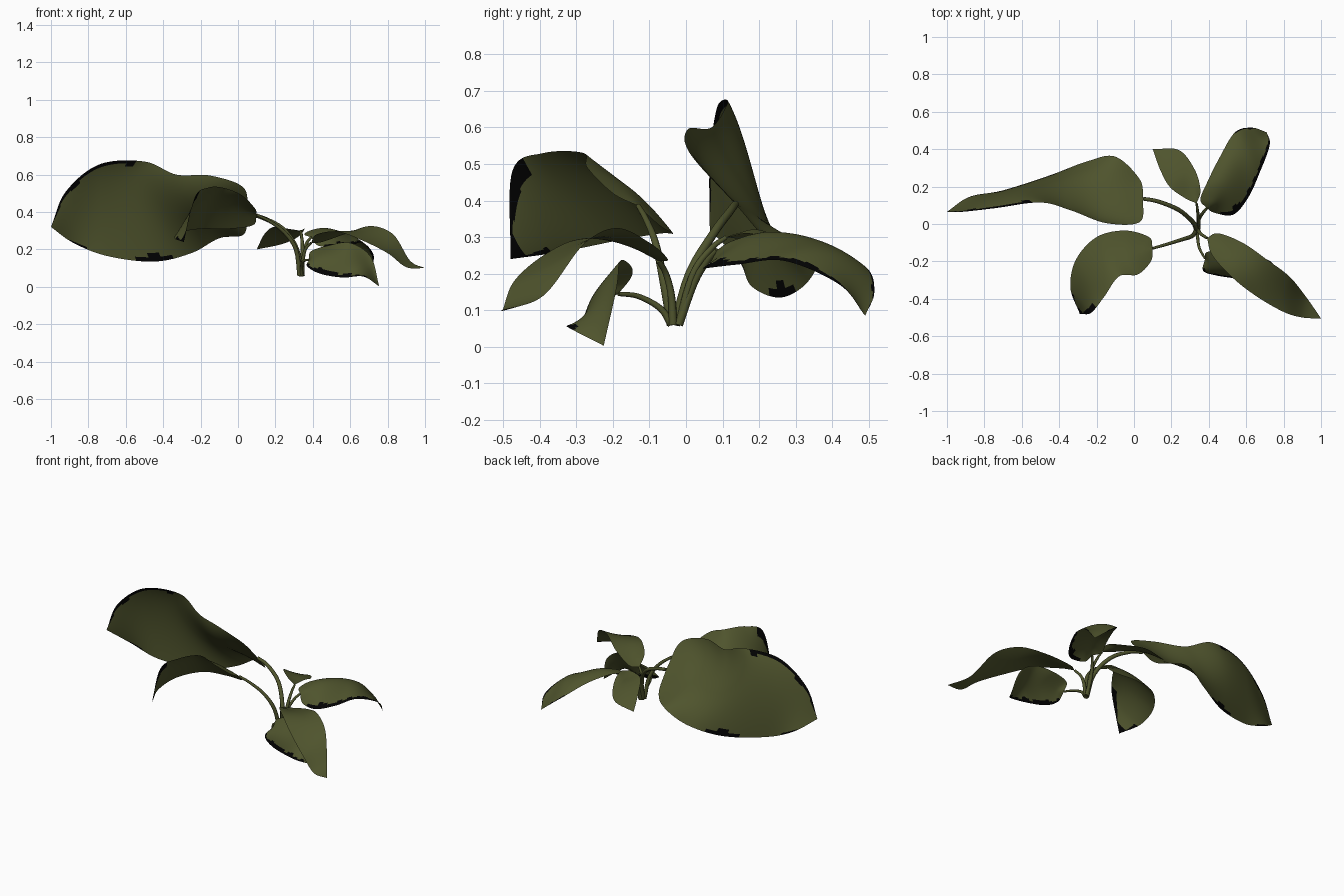
import bpy, bmesh, random
from mathutils import Vector
random.seed(4)

def material(name, rgb):
    m = bpy.data.materials.new(name)
    m.diffuse_color = (*rgb, 1)
    return m

GREEN = material("olive_green", (0.078, 0.088, 0.026))
BLACK = material("withered_black", (0.0008, 0.0008, 0.0008))

def spline(pts, t):
    """Smooth curve through evenly spaced points, t in 0..1"""
    p = [Vector(q) for q in pts]
    p = [2 * p[0] - p[1]] + p + [2 * p[-1] - p[-2]]
    n = len(p) - 3
    i = min(int(t * n), n - 1)
    u = t * n - i
    a, b, c, d = p[i:i + 4]
    return 0.5 * (2 * b + (c - a) * u + (2 * a - 5 * b + 4 * c - d) * u * u
                  + (3 * b - a - 3 * c + d) * u ** 3)

def finish(bm, name):
    me = bpy.data.meshes.new(name)
    bm.to_mesh(me)
    bm.free()
    me.materials.append(GREEN)
    me.materials.append(BLACK)
    for f in me.polygons:
        f.use_smooth = True
    bpy.context.collection.objects.link(bpy.data.objects.new(name, me))

def leaf(name, base, tip, left, mid, right, dead=()):
    """Blade lofted across two edges and a rib; dead = (side, from, to, depth)"""
    NU, NV = 72, 36
    L, M, R = [[base] + c + [tip] for c in (left, mid, right)]
    bm = bmesh.new()
    rows = []
    for i in range(NU + 1):
        t = i / NU
        l, m, r = spline(L, t), spline(M, t), spline(R, t)
        row = []
        for j in range(NV + 1):
            v = 2 * j / NV - 1
            row.append(bm.verts.new(l * (v * (v - 1) / 2) + m * (1 - v * v) + r * (v * (v + 1) / 2)))
        rows.append(row)
    rag = 0
    for i in range(NU):
        if i % 3 == 0:
            rag = random.uniform(-0.08, 0.08)
        for j in range(NV):
            f = bm.faces.new((rows[i][j], rows[i][j + 1], rows[i + 1][j + 1], rows[i + 1][j]))
            t, v = (i + .5) / NU, 2 * (j + .5) / NV - 1
            for side, t0, t1, depth in dead:
                if t0 < t < t1 and v * side > 1 - depth + rag:
                    f.material_index = 1
    bmesh.ops.remove_doubles(bm, verts=bm.verts, dist=1e-5)
    finish(bm, name)

def stem(name, pts, r0=0.013, r1=0.007):
    """Tapered round stalk"""
    n = 16
    cu = bpy.data.curves.new(name, 'CURVE')
    cu.dimensions = '3D'
    cu.bevel_depth = 1.0
    cu.bevel_resolution = 2
    cu.use_fill_caps = True
    sp = cu.splines.new('POLY')
    sp.points.add(n)
    for i in range(n + 1):
        t = i / n
        sp.points[i].co = (*spline(pts, t), 1)
        sp.points[i].radius = r0 + (r1 - r0) * t
    sp.use_smooth = True
    cu.materials.append(GREEN)
    bpy.context.collection.objects.link(bpy.data.objects.new(name, cu))

# Large upright leaf, back left
base = (.05, .135, .39)
stem("large_leaf_stem", [(.335, -.03, .06), (.315, .01, .2), (.24, .075, .31), (.13, .12, .37), base], .014, .010)
leaf("large_leaf", base, (-1, .065, .32),
     [(.03, .01, .53), (-.15, .005, .595), (-.33, .07, .60), (-.5, .115, .67), (-.74, .085, .655), (-.92, .065, .51)],
     [(-.04, .11, .42), (-.19, .115, .42), (-.36, .165, .43), (-.55, .183, .48), (-.74, .15, .45), (-.9, .10, .38)],
     [(.03, .24, .28), (-.1, .36, .26), (-.25, .335, .18), (-.45, .26, .135), (-.7, .18, .165), (-.88, .145, .235)],
     [(-1, .60, 1, .16), (-1, .9, 1, .3), (1, .5, 1, .03)])

# Drooping leaf, front left
base = (.10, -.13, .385)
stem("front_left_stem", [(.33, -.04, .06), (.31, -.065, .2), (.25, -.085, .29), (.17, -.11, .35), base], .013, .007)
leaf("front_left_leaf", base, (-.29, -.48, .24),
     [(.09, -.20, .42), (.02, -.27, .49), (-.08, -.28, .53), (-.16, -.39, .53), (-.23, -.475, .48)],
     [(.04, -.14, .41), (-.05, -.16, .44), (-.16, -.2, .45), (-.24, -.3, .42), (-.28, -.41, .35)],
     [(.08, -.07, .33), (-.05, -.035, .31), (-.2, -.07, .31), (-.31, -.19, .29), (-.34, -.34, .26)],
     [(-1, .76, 1, .34), (1, .86, 1, .2), (-1, .95, 1, 2.2)])

# Small leaf, back
base = (.335, .11, .30)
stem("back_stem", [(.34, -.02, .06), (.345, .02, .2), (.34, .07, .27), base], .012, .006)
leaf("back_leaf", base, (.1, .4, .2),
     [(.27, .14, .31), (.19, .20, .32), (.14, .29, .28)],
     [(.31, .19, .29), (.26, .27, .28), (.19, .34, .25)],
     [(.355, .18, .31), (.325, .29, .27), (.24, .395, .23)])

# Leaf, back right
base = (.39, .085, .265)
stem("back_right_stem", [(.345, -.02, .06), (.345, .02, .17), (.365, .055, .23), base], .012, .007)
leaf("back_right_leaf", base, (.71, .49, .085),
     [(.355, .13, .28), (.39, .22, .30), (.46, .36, .28), (.54, .49, .22), (.63, .515, .15)],
     [(.43, .12, .285), (.49, .2, .305), (.55, .3, .295), (.61, .39, .26), (.67, .455, .17)],
     [(.43, .06, .22), (.53, .05, .215), (.61, .14, .225), (.67, .27, .235), (.725, .42, .17)],
     [(1, .22, .96, .16), (-1, .6, .95, .03)])

# Long leaf, front right
base = (.39, -.075, .235)
stem("front_right_stem", [(.345, -.035, .06), (.347, -.04, .14), (.36, -.055, .2), base], .012, .007)
leaf("front_right_leaf", base, (1, -.505, .1),
     [(.42, -.17, .28), (.53, -.29, .295), (.66, -.39, .25), (.8, -.47, .18), (.9, -.5, .105)],
     [(.47, -.13, .265), (.57, -.21, .298), (.68, -.29, .285), (.8, -.37, .225), (.91, -.45, .12)],
     [(.45, -.05, .24), (.58, -.1, .285), (.71, -.19, .325), (.83, -.28, .28), (.92, -.39, .14)])

# Low leaf, front
base = (.38, -.185, .145)
stem("low_leaf_stem", [(.34, -.04, .06), (.34, -.07, .105), (.35, -.13, .138), base], .010, .006)
leaf("low_leaf", base, (.755, -.225, .003),
     [(.39, -.15, .19), (.48, -.15, .22), (.6, -.18, .235), (.71, -.19, .16)],
     [(.41, -.22, .16), (.5, -.24, .16), (.6, -.245, .145), (.69, -.235, .095)],
     [(.37, -.25, .11), (.44, -.275, .07), (.56, -.295, .05), (.67, -.325, .055)],
     [(1, .15, .85, .18)])
